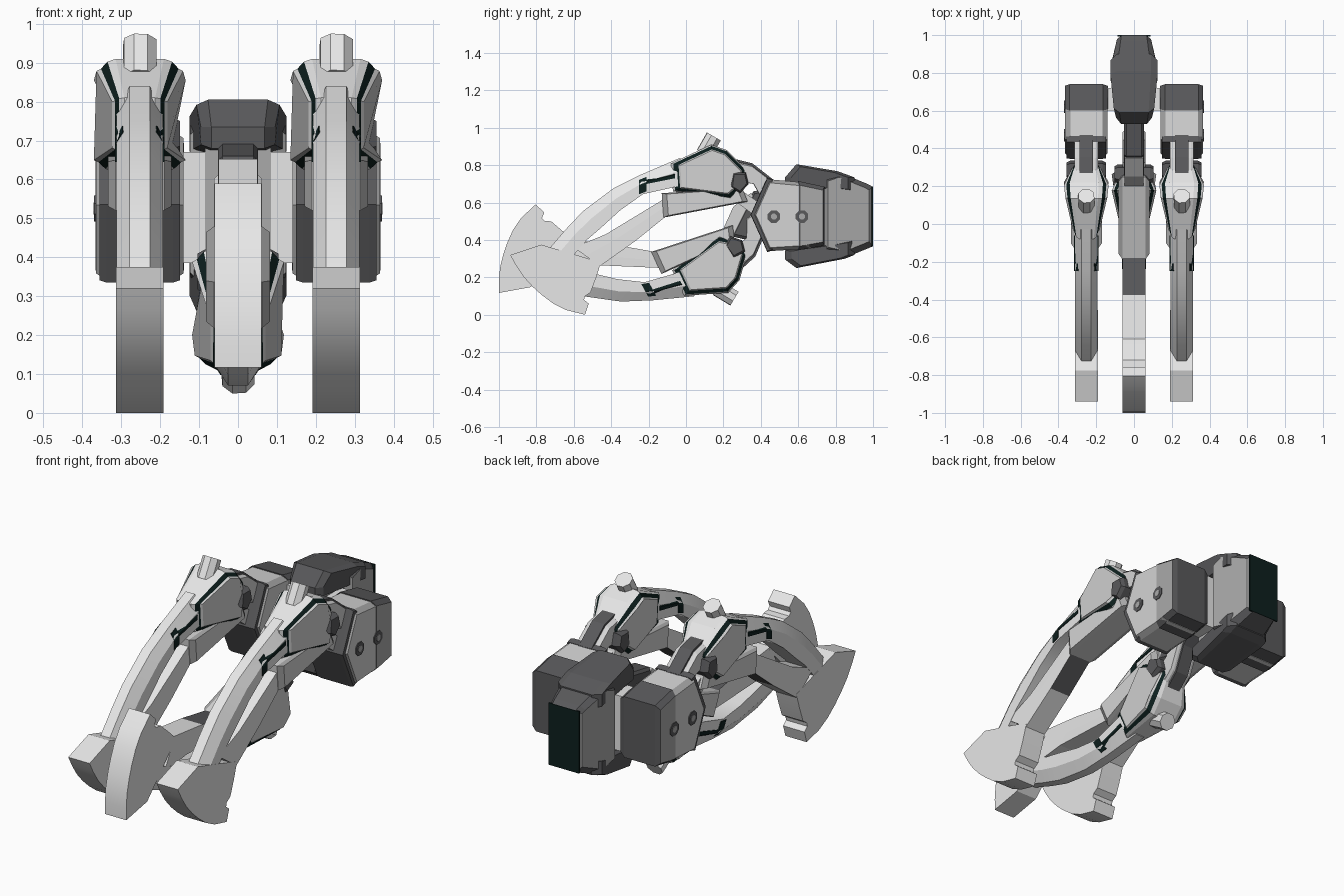
import bpy, bmesh, math
from mathutils import Vector

if "Cube" in bpy.data.objects:
    bpy.data.objects.remove(bpy.data.objects["Cube"])


def material(name, r, g, b):
    m = bpy.data.materials.new(name)
    m.diffuse_color = (r, g, b, 1)
    m.use_nodes = True
    m.node_tree.nodes["Principled BSDF"].inputs["Base Color"].default_value = m.diffuse_color
    return m


LIGHT = material("light grey", 0.86, 0.86, 0.86)
PANEL = material("panel grey", 0.66, 0.66, 0.66)
MID = material("mid grey", 0.40, 0.40, 0.40)
DARK = material("dark grey", 0.10, 0.10, 0.105)
TEAL = material("dark teal", 0.004, 0.014, 0.013)


def build(name, rings, place, mats, slots, cap_slots=(0, 0), smooth=False):
    """Skin a list of equal-length rings and cap both ends."""
    bm = bmesh.new()
    vs = [[bm.verts.new(place(Vector(p))) for p in ring] for ring in rings]
    n = len(rings[0])
    for i in range(len(vs) - 1):
        for j in range(n):
            k = (j + 1) % n
            f = bm.faces.new((vs[i][j], vs[i][k], vs[i + 1][k], vs[i + 1][j]))
            f.material_index = slots[i]
    for ring, s in ((vs[0], cap_slots[0]), (vs[-1], cap_slots[1])):
        bm.faces.new(ring).material_index = s
    bmesh.ops.recalc_face_normals(bm, faces=bm.faces)
    me = bpy.data.meshes.new(name)
    bm.to_mesh(me)
    bm.free()
    for m in mats:
        me.materials.append(m)
    ob = bpy.data.objects.new(name, me)
    bpy.context.collection.objects.link(ob)
    if smooth:
        bpy.ops.object.select_all(action='DESELECT')
        ob.select_set(True)
        bpy.context.view_layer.objects.active = ob
        bpy.ops.object.shade_smooth_by_angle(angle=math.radians(25))
    return ob


def slab(name, pts, layers, place, mats, bands=None, cap=0, taper=None, smooth=False):
    """Side profile (y, z) given thickness; layers = (half width, profile scale)."""
    cy = sum(p[0] for p in pts) / len(pts)
    cz = sum(p[1] for p in pts) / len(pts)

    def ring(x, s):
        out = []
        for y, z in pts:
            t = taper(y) if taper else 1
            out.append((x * t, cy + (y - cy) * s, cz + (z - cz) * s))
        return out
    rings = [ring(-x, s) for x, s in reversed(layers)] + [ring(x, s) for x, s in layers]
    b = bands or [0] * (len(layers) - 1)
    return build(name, rings, place, mats, b[::-1] + [0] + b, (cap, cap), smooth)


def bar(name, stations, w_out, w_in, place, mat, smooth=False):
    """Curved arm; stations = (outer y, outer z, inner y, inner z)."""
    rings = []
    for yo, zo, yi, zi in stations:
        ym, zm = yo * .55 + yi * .45, zo * .55 + zi * .45
        rings.append([(-w_out, yo, zo), (w_out, yo, zo), (w_in, ym, zm),
                      (w_in, yi, zi), (-w_in, yi, zi), (-w_in, ym, zm)])
    return build(name, rings, place, [mat], [0] * (len(rings) - 1), smooth=smooth)


def disc(name, c, axis, r, depth, n, place, mat):
    axis = Vector(axis).normalized()
    u = axis.orthogonal().normalized()
    v = axis.cross(u)
    ang = [2 * math.pi * (i + .5) / n for i in range(n)]
    rings = [[Vector(c) + axis * d + u * r * math.cos(a) + v * r * math.sin(a) for a in ang]
             for d in (0, depth)]
    return build(name, rings, place, [mat], [0])


def knuckle_taper(y):
    if y > .24:
        return 1 - .35 * (y - .24) / .09
    return .6 + .4 * min(1, max(0, (y + .07) / .24))


def finger(tag, place):
    # curved striking tip
    slab(tag + "_tip", [(-.94, .32), (-.91, .265), (-.87, .205), (-.82, .15), (-.77, .105),
                        (-.71, .06), (-.64, .025), (-.54, 0), (-.52, .06), (-.545, .08),
                        (-.54, .10), (-.51, .12), (-.48, .2), (-.455, .28), (-.62, .33),
                        (-.775, .375)], [(.061, 1)], place, [LIGHT], smooth=True)
    # outer curved arm with its teal bands, inner arm
    bar(tag + "_outer_arm", [(-.73, .355, -.60, .32), (-.64, .46, -.53, .40), (-.55, .555, -.46, .46),
                             (-.39, .675, -.35, .56), (-.24, .75, -.23, .645),
                             (-.03, .84, -.03, .69)], .026, .06, place, LIGHT, True)
    bar(tag + "_arm_band", [(-.25, .722, -.25, .645), (-.21, .738, -.21, .66)],
        .045, .064, place, TEAL)
    bar(tag + "_arm_stripe", [(-.21, .725, -.21, .70), (-.06, .765, -.06, .73)],
        .05, .064, place, TEAL)
    inner = bar(tag + "_inner_arm", [(-.60, .36, -.46, .26), (-.43, .43, -.27, .395),
                                     (-.10, .63, -.09, .54)], .058, .06, place, LIGHT)
    inner.data.materials.append(DARK)
    inner.data.polygons[9].material_index = 1   # dark underside near the knuckle
    # plate under the knuckle
    slab(tag + "_under_plate", [(-.13, .65), (.30, .68), (.33, .605), (-.12, .52)],
         [(.062, 1), (.082, .88)], place, [PANEL, MID], [1], 0)
    # knuckle: light spine, teal frame, grey side panel
    slab(tag + "_knuckle", [(-.08, .81), (.135, .91), (.22, .88), (.33, .77), (.31, .68),
                            (.24, .62), (-.07, .66)],
         [(.066, 1), (.088, .95), (.106, .83), (.118, .79)], place, [LIGHT, PANEL, TEAL],
         [0, 2, 1], 1, knuckle_taper)
    # small rear side pods with a teal spot
    slab(tag + "_side_pod", [(.25, .76), (.32, .76), (.335, .70), (.29, .65), (.24, .68)],
         [(.085, 1), (.104, .8)], place, [DARK])
    # knob
    disc(tag + "_knob", (0, .095, .86), (0, .5, .87), .045, .108, 8, place, LIGHT)
    # links to the palm, with a dark insert along the top
    slab(tag + "_upper_link", [(.22, .83), (.35, .80), (.46, .715), (.57, .68), (.57, .58),
                               (.41, .61), (.36, .70), (.24, .72)],
         [(.048, 1), (.062, .92)], place, [PANEL])
    slab(tag + "_link_insert", [(.24, .838), (.355, .81), (.465, .724), (.57, .688), (.57, .65),
                                (.44, .68), (.34, .76), (.24, .80)], [(.036, 1)], place, [DARK])
    slab(tag + "_lower_link", [(.26, .69), (.42, .58), (.50, .57), (.50, .50), (.38, .52),
                               (.26, .61)], [(.05, 1)], place, [PANEL])


def housing(tag, place, out):
    # angular housing behind each upper finger
    prof = [(.355, .535), (.44, .725), (.60, .71), (.67, .70), (.67, .355), (.60, .35), (.44, .34)]
    slab(tag + "_housing", prof, [(.085, 1), (.113, .9)], place, [PANEL, MID], [1], 0)
    slab(tag + "_front_lip", [(.345, .535), (.435, .735), (.465, .725), (.40, .535),
                              (.465, .345), (.435, .335)], [(.086, 1), (.104, .97)], place, [DARK])
    slab(tag + "_rear_block", [(.60, .715), (.74, .685), (.74, .37), (.60, .345)],
         [(.088, 1), (.114, .88)], place, [DARK, MID], [0], 1)
    for y in (.47, .62):
        disc(tag + "_port_ring", (out * .108, y, .525), (out, 0, 0), .036, .009, 8, place, DARK)
        disc(tag + "_port_core", (out * .108, y, .525), (out, 0, 0), .017, .011, 8, place, MID)


def shift(x):
    return lambda p: p + Vector((x, 0, 0))


A = math.radians(28.8)


def lower(p):
    """Flip a finger upside down and swing it so it opposes the upper pair."""
    y, z = p.y + .54, -p.z
    return Vector((p.x, -.804 + y * math.cos(A) - z * math.sin(A),
                   .59 + y * math.sin(A) + z * math.cos(A)))


def rear_taper(y):
    return .72 + .28 * min(1, (1 - y) / .17)


def jaw_taper(y):
    return .76 + .24 * min(1, (y - .53) / .15)


centre = shift(0)
for side, s in (("right", 1), ("left", -1)):
    finger(side + "_finger", shift(.2525 * s))
    housing(side, shift(.2525 * s), s)
finger("lower_finger", lower)

# root strut of the lower finger
slab("lower_root_strut", [(.24, .42), (.36, .66), (.58, .70), (.60, .50), (.44, .54), (.33, .40)],
     [(.04, 1), (.052, .9)], centre, [DARK])

# palm: dark clamp jaws, core, rear block
slab("palm_upper_jaw", [(.53, .735), (.59, .805), (.81, .768), (.90, .735), (.90, .66), (.53, .68)],
     [(.090, 1), (.125, .82)], centre, [DARK], taper=jaw_taper)
slab("palm_lower_jaw", [(.53, .295), (.59, .25), (.85, .30), (.90, .32), (.90, .40), (.53, .345)],
     [(.090, 1), (.125, .82)], centre, [DARK], taper=jaw_taper)
slab("palm_core", [(.60, .70), (.80, .70), (.80, .33), (.60, .33)], [(.085, 1)], centre, [MID])
rear = slab("palm_rear_block", [(.74, .74), (.81, .765), (.97, .70), (.997, .685), (.997, .365),
                                (.85, .305), (.74, .33)],
            [(.092, 1), (.124, .86)], centre, [MID, DARK], taper=rear_taper)
for f in rear.data.polygons:
    if abs(f.normal.z) > .5:
        f.material_index = 1
slab("palm_back_panel", [(.992, .685), (1.0, .685), (1.0, .365), (.992, .365)],
     [(.088, 1)], centre, [TEAL])

# bridge plate joining the palm to the upper housings
slab("palm_bridge", [(.60, .67), (.72, .67), (.72, .385), (.60, .385)], [(.165, 1)], centre, [LIGHT])
